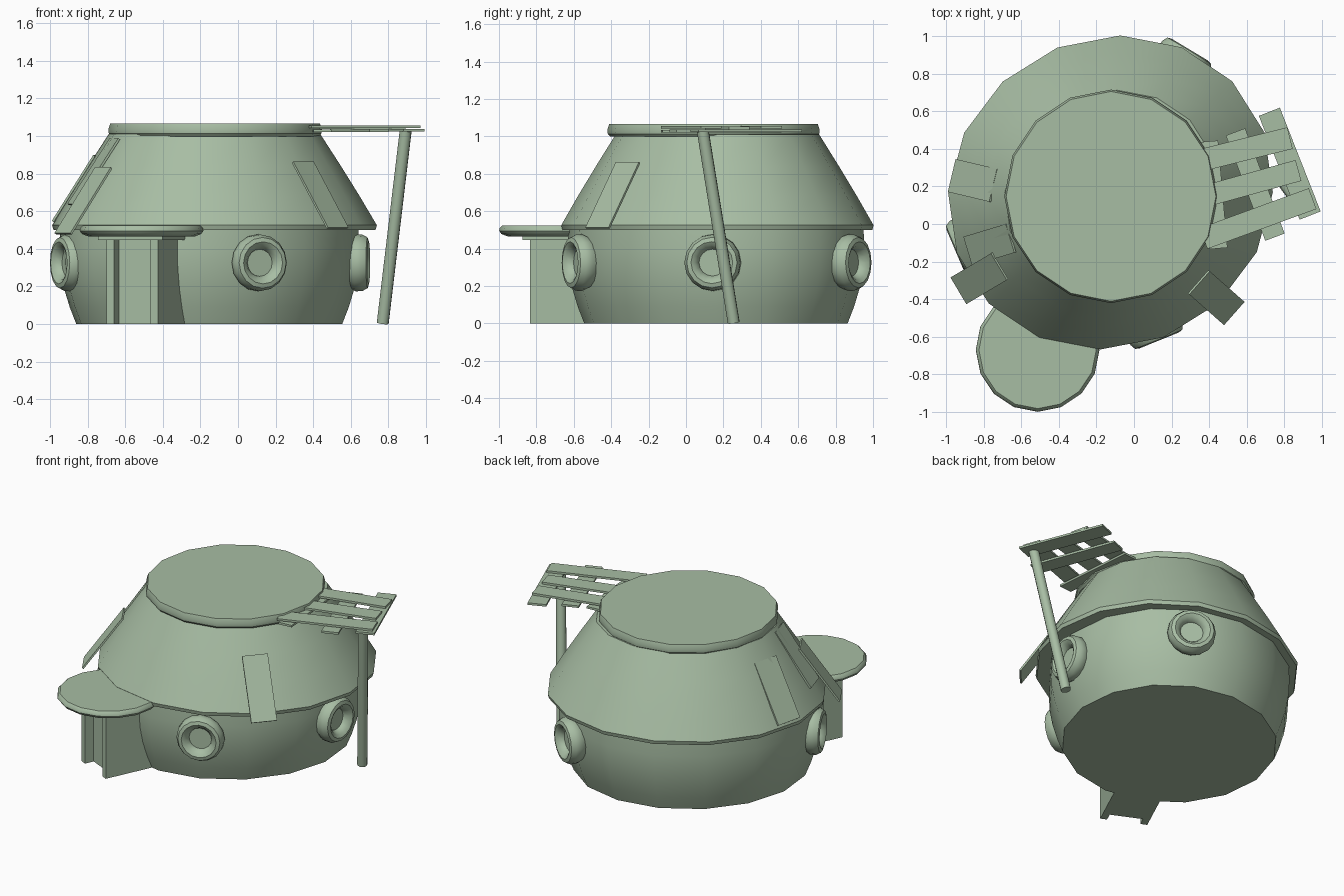
import bpy, bmesh
from math import sin, cos, pi, radians
from mathutils import Vector, Matrix

cube = bpy.data.objects.get("Cube")
if cube:
    bpy.data.objects.remove(cube, do_unlink=True)

sage = bpy.data.materials.new("sage_green")
sage.use_nodes = True
COLOR = (0.39, 0.51, 0.37, 1)
sage.diffuse_color = COLOR
sage.node_tree.nodes["Principled BSDF"].inputs["Base Color"].default_value = COLOR

CENTRE = Vector((-0.125, 0.168, 0))


def finish(name, bm, matrix, smooth=False):
    bmesh.ops.recalc_face_normals(bm, faces=bm.faces)
    mesh = bpy.data.meshes.new(name)
    bm.to_mesh(mesh)
    bm.free()
    mesh.materials.append(sage)
    obj = bpy.data.objects.new(name, mesh)
    obj.matrix_world = matrix
    bpy.context.collection.objects.link(obj)
    if smooth:
        bpy.ops.object.select_all(action='DESELECT')
        obj.select_set(True)
        bpy.context.view_layer.objects.active = obj
        bpy.ops.object.shade_smooth_by_angle(angle=radians(35))
    return obj


def lathe(name, profile, matrix, sides=16, turn=0.0, oval=(1, 1)):
    """Revolve (radius, height) points around z and cap both ends."""
    bm = bmesh.new()
    rings = []
    for r, z in profile:
        angles = [turn + 2 * pi * i / sides for i in range(sides)]
        rings.append([bm.verts.new((r * oval[0] * cos(a), r * oval[1] * sin(a), z))
                      for a in angles])
    for low, high in zip(rings, rings[1:]):
        for i in range(sides):
            j = (i + 1) % sides
            bm.faces.new((low[i], low[j], high[j], high[i]))
    bm.faces.new(rings[0])
    bm.faces.new(rings[-1])
    return finish(name, bm, matrix, True)


def box(name, size, matrix):
    bm = bmesh.new()
    bmesh.ops.create_cube(bm, size=1)
    bmesh.ops.scale(bm, vec=size, verts=bm.verts)
    return finish(name, bm, matrix)


def outward(degrees):
    """Frame at the hut centre with x pointing outward."""
    return Matrix.Translation(CENTRE) @ Matrix.Rotation(radians(degrees), 4, 'Z')


def plank(name, start, end, width, z, thick=0.014):
    a, b = Vector(start), Vector(end)
    d = b - a
    turn = Matrix.Rotation(Vector((1, 0)).angle_signed(d) * -1, 4, 'Z')
    mid = (a + b) / 2
    box(name, (d.length, width, thick), Matrix.Translation((mid.x, mid.y, z)) @ turn)


# Slightly oval hut: bulging wall, sloping roof, flat cap
lathe("wall", [(0.705, 0), (0.74, 0.09), (0.77, 0.19), (0.79, 0.30), (0.795, 0.4), (0.79, 0.51)],
      Matrix.Translation((-0.153, 0.16, 0)) @ Matrix.Rotation(radians(42), 4, 'Z'),
      oval=(1.05, 0.955))
lathe("roof", [(0.86, 0.5), (0.867, 0.525), (0.775, 0.68), (0.675, 0.84), (0.565, 1.01)],
      outward(30), turn=radians(13.3), oval=(1.015, 0.945))
lathe("roof_cap", [(0.552, 0.998), (0.565, 1.012), (0.568, 1.035), (0.558, 1.065)],
      Matrix.Translation((-0.122, 0.147, 0)))

# Round windows with recessed panes: bearing, facing, distance out
window = [(0.135, -0.07), (0.152, -0.035), (0.15, 0.0), (0.135, 0.028),
          (0.112, 0.034), (0.092, 0.022), (0.074, -0.005), (0.072, -0.015)]
openings = [(-72, -68, 0.795), (-2, -4, 0.787), (61, 59, 0.835), (200, 203, 0.848)]
for i, (bearing, facing, distance) in enumerate(openings):
    m = (outward(bearing) @ Matrix.Translation((distance, 0, 0.325))
         @ Matrix.Rotation(radians(facing - bearing), 4, 'Z') @ Matrix.Rotation(pi / 2, 4, 'Y'))
    lathe(f"window_{i + 1}", window, m)

# Porch: side walls, recessed door, lintel, round canopy
porch = outward(245)
for name, side in (("porch_wall_left", 1), ("porch_wall_right", -1)):
    box(name, (0.45, 0.044, 0.46), porch @ Matrix.Translation((0.81, side * 0.13, 0.23)))
box("porch_door", (0.38, 0.24, 0.455), porch @ Matrix.Translation((0.782, 0, 0.2275)))
box("porch_lintel", (0.36, 0.38, 0.022), porch @ Matrix.Translation((0.88, 0, 0.457)))
lathe("porch_canopy", [(0.285, 0.466), (0.317, 0.478), (0.329, 0.495), (0.326, 0.51),
                       (0.312, 0.524)], Matrix.Translation((-0.513, -0.67, 0)))

# Roof patches: top and bottom points lying along the slope, width, heights
patches = [((0.345, -0.31), (0.53, -0.473), 0.165, 0.86),
           ((-0.745, 0.205), (-0.965, 0.257), 0.18, 0.895),
           ((-0.655, -0.075), (-0.88, -0.143), 0.16, 0.985),
           ((-0.715, -0.225), (-0.93, -0.353), 0.165, 0.83)]
for i, (top, bottom, width, height) in enumerate(patches):
    a = Vector((*top, height))
    b = Vector((*bottom, height - 0.35))
    x = (b - a).normalized()
    y = Vector((0, 0, 1)).cross(x).normalized()
    frame = Matrix((x, y, x.cross(y))).transposed().to_4x4()
    box(f"roof_patch_{i + 1}", ((b - a).length, width, 0.012),
        Matrix.Translation((a + b) / 2) @ frame)

# Slatted deck beside the cap
plank("deck_slat_back", (0.385, 0.346), (0.83, 0.457), 0.118, 1.048)
plank("deck_slat_middle", (0.40, 0.154), (0.875, 0.285), 0.115, 1.045)
plank("deck_slat_front", (0.37, -0.077), (0.95, 0.135), 0.118, 1.048)
plank("deck_beam_outer", (0.72, 0.597), (0.937, 0.045), 0.12, 1.031)
plank("deck_beam_middle", (0.54, 0.49), (0.75, -0.07), 0.11, 1.029)
plank("deck_beam_inner", (0.40, 0.44), (0.45, -0.13), 0.095, 1.027)

# Leaning deck post
foot, head = Vector((0.77, 0.255, 0.004)), Vector((0.892, 0.09, 1.028))
lean = (head - foot).to_track_quat('Z', 'Y').to_matrix().to_4x4()
lathe("deck_post", [(0.032, 0), (0.032, (head - foot).length)],
      Matrix.Translation(foot) @ lean, sides=12)
